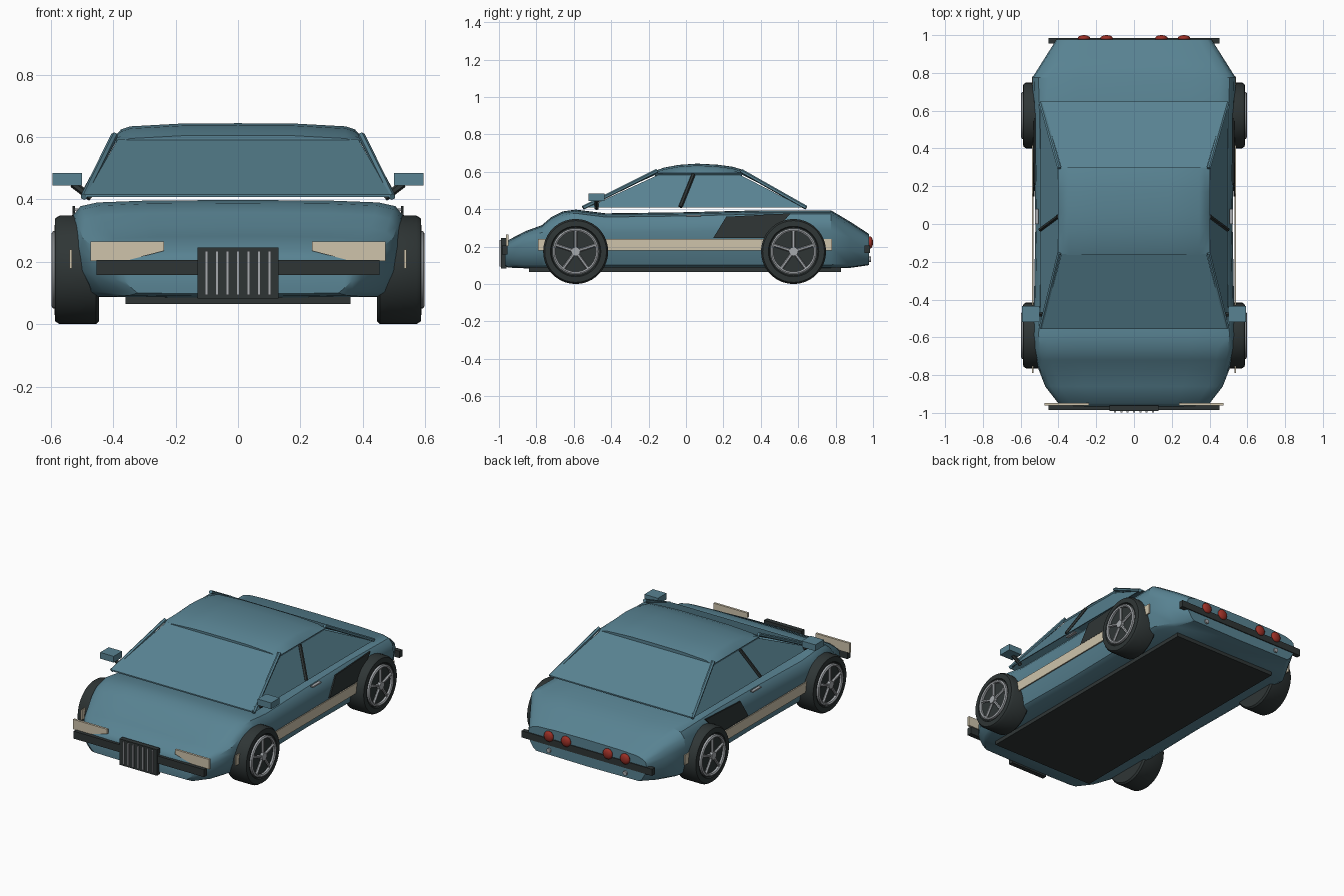
import bpy, bmesh, math
from mathutils import Vector, Matrix

if "Cube" in bpy.data.objects:
    bpy.data.objects.remove(bpy.data.objects["Cube"])


def material(name, rgb):
    m = bpy.data.materials.new(name)
    m.diffuse_color = (*rgb, 1)
    m.use_nodes = True
    m.node_tree.nodes["Principled BSDF"].inputs["Base Color"].default_value = m.diffuse_color
    return m


TEAL = material("teal paint", (0.098, 0.225, 0.287))
DARK = material("dark trim", (0.028, 0.036, 0.036))
CREAM = material("cream", (0.62, 0.55, 0.41))
SILVER = material("silver", (0.38, 0.40, 0.42))
RED = material("red lamp", (0.33, 0.03, 0.02))


def finish(name, bm, mat, smooth=None):
    bmesh.ops.recalc_face_normals(bm, faces=bm.faces)
    me = bpy.data.meshes.new(name)
    bm.to_mesh(me)
    bm.free()
    me.materials.append(mat)
    ob = bpy.data.objects.new(name, me)
    bpy.context.collection.objects.link(ob)
    if smooth:
        bpy.ops.object.select_all(action='DESELECT')
        bpy.context.view_layer.objects.active = ob
        ob.select_set(True)
        bpy.ops.object.shade_smooth_by_angle(angle=math.radians(smooth))
    return ob


def box(name, lo, hi, mat):
    bm = bmesh.new()
    bmesh.ops.create_cube(bm, size=1)
    for v in bm.verts:
        v.co = [lo[i] + (hi[i] - lo[i]) * (v.co[i] + 0.5) for i in range(3)]
    return finish(name, bm, mat)


def plate(name, corners, offset, mat):
    """Flat polygon thickened along an offset vector."""
    bm = bmesh.new()
    f = bm.faces.new([bm.verts.new(c) for c in corners])
    top = bmesh.ops.extrude_face_region(bm, geom=[f], use_keep_orig=True)["geom"]
    for v in [g for g in top if isinstance(g, bmesh.types.BMVert)]:
        v.co += Vector(offset)
    return finish(name, bm, mat)


def rod(name, a, b, r, mat, segs=6):
    a, b = Vector(a), Vector(b)
    bm = bmesh.new()
    rot = (b - a).to_track_quat('Z', 'Y').to_matrix().to_4x4()
    bmesh.ops.create_cone(bm, cap_ends=True, segments=segs, radius1=r, radius2=r,
                          depth=(b - a).length, matrix=Matrix.Translation((a + b) / 2) @ rot)
    return finish(name, bm, mat, 40)


def loft(name, sections, mat, smooth):
    """Skin mirrored half sections, each a (y, [(x, z), ...]) from top centre to bottom centre."""
    bm = bmesh.new()
    rings = []
    for y, half in sections:
        full = half + [(-x, z) for x, z in half[-2:0:-1]]
        rings.append([bm.verts.new((x, y, z)) for x, z in full])
    n = len(rings[0])
    for a, b in zip(rings, rings[1:]):
        for i in range(n):
            bm.faces.new((a[i], a[(i + 1) % n], b[(i + 1) % n], b[i]))
    bm.faces.new(rings[0])
    bm.faces.new(rings[-1])
    return finish(name, bm, mat, smooth)


# Lower body: y, half width, top height, bottom height
def body_half(w, t, b):
    h = t - b
    return [(0, t), (0.55 * w, t - 0.002), (0.84 * w, t - 0.008), (0.94 * w, t - 0.02),
            (0.985 * w, t - 0.13 * h - 0.01), (w, t - 0.35 * h), (0.985 * w, b + 0.36 * h),
            (0.92 * w, b + 0.015), (0.87 * w, b), (0, b - 0.004)]


body = [(-0.968, 0.37, 0.205, 0.10), (-0.95, 0.40, 0.235, 0.092), (-0.86, 0.47, 0.282, 0.088),
        (-0.77, 0.505, 0.315, 0.088), (-0.72, 0.518, 0.358, 0.088), (-0.66, 0.53, 0.388, 0.088),
        (-0.59, 0.537, 0.398, 0.088), (-0.51, 0.535, 0.388, 0.088), (-0.43, 0.53, 0.378, 0.088),
        (0, 0.522, 0.384, 0.088), (0.4, 0.528, 0.394, 0.088), (0.775, 0.538, 0.394, 0.088),
        (0.875, 0.475, 0.335, 0.09), (0.978, 0.41, 0.268, 0.105)]
loft("lower_body", [(y, body_half(w, t, b)) for y, w, t, b in body], TEAL, 35)

# Underbody panel
box("floor_pan", (-0.36, -0.84, 0.064), (0.36, 0.83, 0.09), DARK)

# Domed roof
roof = [(-0.165, 0.605), (-0.12, 0.622), (-0.04, 0.637), (0.06, 0.644),
        (0.17, 0.638), (0.25, 0.627), (0.3, 0.612)]
loft("roof", [(y, [(0, t), (0.18, t - 0.001), (0.345, t - 0.010), (0.375, t - 0.02),
                   (0.403, 0.593), (0.39, 0.577), (0, 0.577)]) for y, t in roof], TEAL, 40)

# Windscreen and rear window
for name, y0, y1 in (("windscreen", -0.555, -0.16), ("rear_window", 0.648, 0.298)):
    plate(name, [(-0.487, y0, 0.408), (0.487, y0, 0.408), (0.385, y1, 0.585), (-0.385, y1, 0.585)],
          (0, 0, 0.008), TEAL)

for s, side in ((1, "right"), (-1, "left")):
    # Side window and pillars
    plate("side_window_" + side, [(s * 0.495, -0.53, 0.408), (s * 0.495, 0.63, 0.408),
                                  (s * 0.398, 0.29, 0.583), (s * 0.398, -0.15, 0.583)],
          (-s * 0.006, 0, 0), TEAL)
    rod("front_pillar_" + side, (s * 0.494, -0.55, 0.408), (s * 0.396, -0.155, 0.605), 0.011, TEAL)
    rod("rear_pillar_" + side, (s * 0.494, 0.643, 0.408), (s * 0.396, 0.295, 0.605), 0.011, TEAL)
    rod("middle_pillar_" + side, (s * 0.496, -0.03, 0.412), (s * 0.402, 0.04, 0.586), 0.011, DARK)

    # Side stripe, quarter panel patch and door handle
    box("side_stripe_" + side, (s * 0.532, -0.79, 0.178), (s * 0.540, 0.78, 0.24), CREAM)
    plate("quarter_patch_" + side, [(s * 0.528, 0.145, 0.245), (s * 0.522, 0.215, 0.36),
                                    (s * 0.522, 0.56, 0.378), (s * 0.528, 0.44, 0.245)],
          (s * 0.008, 0, 0), DARK)
    box("door_handle_" + side, (s * 0.505, 0.0, 0.362), (s * 0.524, 0.08, 0.37), SILVER)

    # Wing mirror
    box("mirror_" + side, (s * 0.50, -0.52, 0.445), (s * 0.594, -0.435, 0.484), TEAL)
    rod("mirror_stalk_" + side, (s * 0.53, -0.478, 0.45), (s * 0.47, -0.478, 0.405), 0.012, DARK)

    # Headlight
    plate("headlight_" + side, [(s * x, -0.962, z) for x, z in
                                ((0.237, 0.265), (0.473, 0.265), (0.473, 0.203),
                                 (0.36, 0.203), (0.237, 0.235))], (0, 0.014, 0), CREAM)

    # Tail lamps and small rear pipe
    for i, x in enumerate((0.145, 0.265)):
        bm = bmesh.new()
        bmesh.ops.create_uvsphere(bm, u_segments=16, v_segments=10, radius=1)
        bmesh.ops.scale(bm, vec=(0.033, 0.016, 0.033), verts=bm.verts)
        bmesh.ops.translate(bm, vec=(s * x, 0.984, 0.222), verts=bm.verts)
        finish(f"tail_lamp_{side}_{i}", bm, RED, 60)
    rod("rear_pipe_" + side, (s * 0.265, 0.95, 0.132), (s * 0.265, 0.988, 0.132), 0.014, SILVER, 10)

    # Wheels: tyre, rim ring, hub and five spokes
    for y, end in ((-0.59, "front"), (0.575, "rear")):
        tag = f"{end}_{side}"
        prof = [(0, 0.445), (0.165, 0.445), (0.174, 0.455), (0.174, 0.572), (0.165, 0.586),
                (0.135, 0.588), (0.13, 0.58), (0, 0.58)]
        rim = [(0.108, 0.576), (0.108, 0.593), (0.116, 0.598), (0.124, 0.593), (0.124, 0.576)]
        for part, pts, mat in (("tyre", prof, DARK), ("rim", rim, SILVER)):
            bm = bmesh.new()
            vs = [bm.verts.new((s * x, y, 0.174 + r)) for r, x in pts]
            es = [bm.edges.new(p) for p in zip(vs, vs[1:])]
            bmesh.ops.spin(bm, geom=vs + es, cent=(0, y, 0.174), axis=(1, 0, 0),
                           angle=math.tau, steps=36)
            bmesh.ops.remove_doubles(bm, verts=bm.verts, dist=1e-4)
            finish(f"{part}_{tag}", bm, mat, 35)
        rod("hub_" + tag, (s * 0.575, y, 0.174), (s * 0.598, y, 0.174), 0.024, SILVER, 16)
        for k in range(5):
            a = math.tau * k / 5
            rod(f"spoke_{tag}_{k}", (s * 0.586, y, 0.174),
                (s * 0.586, y + 0.112 * math.sin(a), 0.174 + 0.112 * math.cos(a)), 0.009, SILVER)

# Bumpers
box("front_bumper", (-0.453, -0.985, 0.158), (0.453, -0.955, 0.205), DARK)
box("rear_bumper", (-0.453, 0.955, 0.165), (0.453, 0.984, 0.207), DARK)

# Grille with upright slats
box("grille", (-0.13, -0.99, 0.082), (0.13, -0.96, 0.245), DARK)
for i in range(7):
    x = (i - 3) * 0.0335
    box(f"grille_slat_{i}", (x - 0.005, -0.997, 0.094), (x + 0.005, -0.985, 0.235), SILVER)
